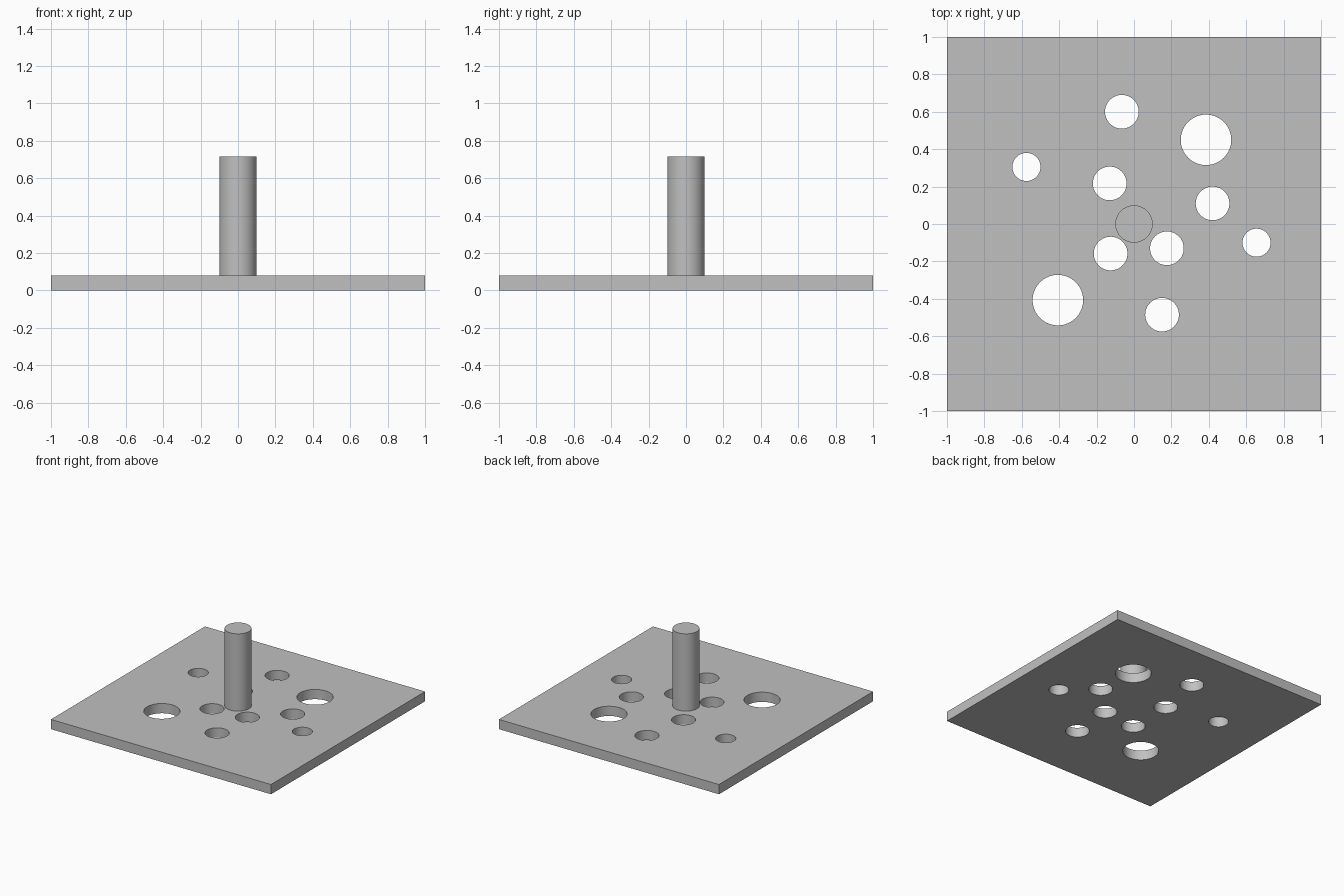
import bpy
import math

cube = bpy.data.objects.get("Cube")
if cube:
    bpy.data.objects.remove(cube, do_unlink=True)

PLATE_H = 0.08
POST_TOP = 0.715

grey = bpy.data.materials.new("light grey")
grey.use_nodes = True
colour = (0.53, 0.53, 0.53, 1)
grey.diffuse_color = colour
grey.node_tree.nodes["Principled BSDF"].inputs["Base Color"].default_value = colour


def cylinder(name, x, y, radius, z0, z1):
    bpy.ops.mesh.primitive_cylinder_add(
        vertices=64, radius=radius, depth=z1 - z0, location=(x, y, (z0 + z1) / 2))
    obj = bpy.context.object
    obj.name = name
    obj.data.materials.append(grey)
    return obj


def smooth(obj):
    bpy.ops.object.select_all(action="DESELECT")
    obj.select_set(True)
    bpy.context.view_layer.objects.active = obj
    bpy.ops.object.shade_smooth_by_angle(angle=math.radians(30))


# Square base plate
bpy.ops.mesh.primitive_cube_add(size=1, location=(0, 0, PLATE_H / 2))
plate = bpy.context.object
plate.name = "base_plate"
plate.scale = (2, 2, PLATE_H)
bpy.ops.object.transform_apply(location=True, rotation=False, scale=True)
plate.data.materials.append(grey)

# Round through holes, grouped by radius
holes = {
    0.075: [(-0.575, 0.305), (0.655, -0.10)],
    0.09: [(-0.065, 0.60), (-0.13, 0.217), (0.42, 0.11),
           (0.176, -0.13), (-0.125, -0.158), (0.15, -0.485)],
    0.135: [(0.385, 0.45), (-0.407, -0.407)],
}
cutters = [cylinder("hole_cutter", x, y, r, -0.1, PLATE_H + 0.1)
           for r, spots in holes.items() for x, y in spots]
for cutter in cutters:
    cutter.hide_render = True
    cut = plate.modifiers.new("hole", "BOOLEAN")
    cut.operation = "DIFFERENCE"
    cut.solver = "EXACT"
    cut.object = cutter

# Apply the cuts and discard the cutters
bpy.ops.object.select_all(action="DESELECT")
plate.select_set(True)
bpy.context.view_layer.objects.active = plate
for cut in list(plate.modifiers):
    bpy.ops.object.modifier_apply(modifier=cut.name)
for cutter in cutters:
    bpy.data.objects.remove(cutter, do_unlink=True)
smooth(plate)

# Central upright post
post = cylinder("center_post", 0, 0, 0.1, PLATE_H, POST_TOP)
smooth(post)
